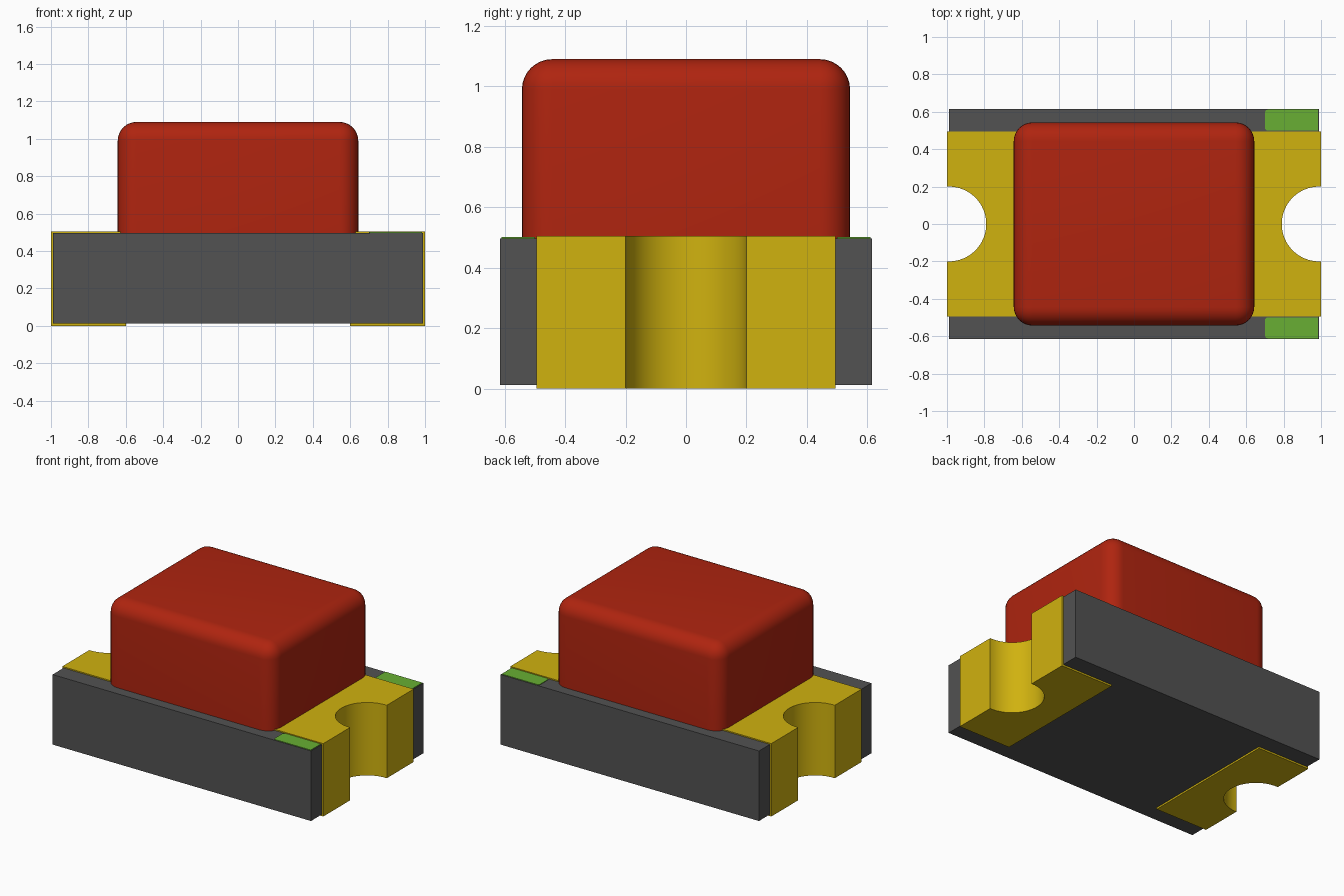
import bpy
import bmesh
import math

default = bpy.data.objects.get("Cube")
if default:
    bpy.data.objects.remove(default, do_unlink=True)


def srgb(c):
    c /= 255
    return c / 12.92 if c <= 0.04045 else ((c + 0.055) / 1.055) ** 2.4


def make_material(name, rgb):
    mat = bpy.data.materials.new(name)
    mat.use_nodes = True
    colour = (*[srgb(c) for c in rgb], 1)
    mat.diffuse_color = colour
    bsdf = mat.node_tree.nodes["Principled BSDF"]
    bsdf.inputs["Base Color"].default_value = colour
    bsdf.inputs["Roughness"].default_value = 0.6
    return mat


red = make_material("lens red", (175, 36, 15))
gold = make_material("contact gold", (208, 178, 15))
grey = make_material("board grey", (82, 82, 82))
green = make_material("marker green", (104, 175, 51))


def arc(cx, cy, r, start, end, steps):
    """Points along an arc, angles in degrees."""
    return [(cx + r * math.cos(math.radians(start + (end - start) * i / steps)),
             cy + r * math.sin(math.radians(start + (end - start) * i / steps)))
            for i in range(steps + 1)]


def finish(name, bm, mat):
    bmesh.ops.recalc_face_normals(bm, faces=bm.faces)
    mesh = bpy.data.meshes.new(name)
    bm.to_mesh(mesh)
    bm.free()
    mesh.materials.append(mat)
    obj = bpy.data.objects.new(name, mesh)
    bpy.context.collection.objects.link(obj)
    bpy.ops.object.select_all(action="DESELECT")
    obj.select_set(True)
    bpy.context.view_layer.objects.active = obj
    bpy.ops.object.shade_smooth_by_angle(angle=math.radians(30))
    return obj


def prism(outline, z0, z1):
    """Extrude a flat outline between two heights."""
    bm = bmesh.new()
    face = bm.faces.new([bm.verts.new((x, y, z0)) for x, y in outline])
    extruded = bmesh.ops.extrude_face_region(bm, geom=[face])["geom"]
    top = [v for v in extruded if isinstance(v, bmesh.types.BMVert)]
    bmesh.ops.translate(bm, verts=top, vec=(0, 0, z1 - z0))
    return bm


NOTCH_X, NOTCH_R = 0.99, 0.2

# Board with a half-round notch in each end
right_half = ([(0.99, -0.615)] + arc(NOTCH_X, 0, NOTCH_R + 0.006, 270, 90, 32)
              + [(0.99, 0.615)])
left_half = [(-x, -y) for x, y in right_half]
finish("board", prism(right_half + left_half, 0.012, 0.497), grey)

# Plated contacts wrapping both ends
contact = ([(0.6, -0.495), (1, -0.495), (1, -NOTCH_R)]
           + arc(NOTCH_X, 0, NOTCH_R, 270, 90, 32)
           + [(1, NOTCH_R), (1, 0.495), (0.6, 0.495)])
for side, name in ((1, "left_contact"), (-1, "right_contact")):
    finish(name, prism([(side * x, y) for x, y in contact], 0, 0.505), gold)

# Polarity marks beside the left contact
mark = ([(0.985, 0.5), (0.985, 0.611)] + arc(0.715, 0.596, 0.015, 90, 180, 5)
        + arc(0.715, 0.515, 0.015, 180, 270, 5))
for side, name in ((1, "back_mark"), (-1, "front_mark")):
    finish(name, prism([(x, side * y) for x, y in mark], 0.495, 0.501), green)

# Lens block, rounded on every edge but the base
bm = prism([(-0.643, -0.543), (0.643, -0.543), (0.643, 0.543), (-0.643, 0.543)],
           0.495, 1.09)
rounded = [e for e in bm.edges if max(v.co.z for v in e.verts) > 1]
bmesh.ops.bevel(bm, geom=rounded, offset=0.1, offset_type="OFFSET",
                segments=8, profile=0.5, affect="EDGES")
finish("lens", bm, red)
